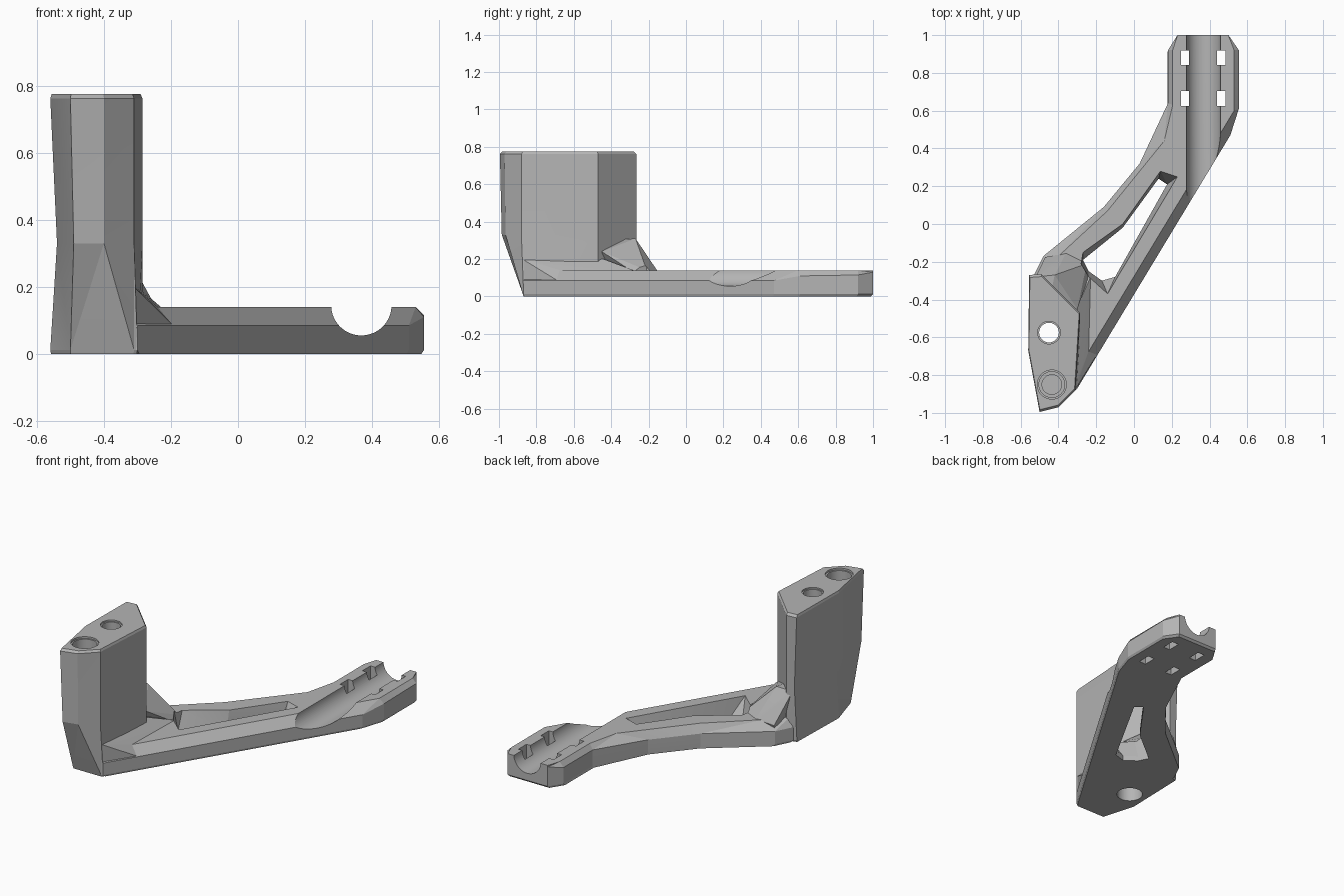
import bpy, bmesh, math
from mathutils import Matrix

cube = bpy.data.objects.get("Cube")
if cube:
    bpy.data.objects.remove(cube, do_unlink=True)

grey = bpy.data.materials.new("grey")
grey.use_nodes = True
colour = (0.46, 0.46, 0.46, 1)
grey.diffuse_color = colour
grey.node_tree.nodes["Principled BSDF"].inputs["Base Color"].default_value = colour


def finish(bm, name):
    bmesh.ops.triangulate(bm, faces=[f for f in bm.faces if len(f.verts) == 4])
    bmesh.ops.recalc_face_normals(bm, faces=bm.faces)
    mesh = bpy.data.meshes.new(name)
    bm.to_mesh(mesh)
    bm.free()
    mesh.materials.append(grey)
    ob = bpy.data.objects.new(name, mesh)
    bpy.context.scene.collection.objects.link(ob)
    return ob


def loft(name, rings):
    """Closed solid through rings of matching points."""
    bm = bmesh.new()
    loops = [[bm.verts.new(p) for p in ring] for ring in rings]
    n = len(loops[0])
    for a, b in zip(loops, loops[1:]):
        for i in range(n):
            j = (i + 1) % n
            bm.faces.new((a[i], a[j], b[j], b[i]))
    bm.faces.new(loops[0][::-1])
    bm.faces.new(loops[-1])
    return finish(bm, name)


def hull(name, points):
    bm = bmesh.new()
    for p in points:
        bm.verts.new(p)
    res = bmesh.ops.convex_hull(bm, input=bm.verts)
    bmesh.ops.delete(bm, geom=[v for v in res["geom_interior"] if isinstance(v, bmesh.types.BMVert)], context='VERTS')
    return finish(bm, name)


def bore(name, x, y, z0, z1, r):
    bm = bmesh.new()
    bmesh.ops.create_cone(bm, cap_ends=True, segments=48, radius1=r, radius2=r, depth=z1 - z0,
                          matrix=Matrix.Translation((x, y, (z0 + z1) / 2)))
    return finish(bm, name)


def flat(ring, z, k=1.0):
    """Ring at height z, scaled about its own middle."""
    cx = sum(p[0] for p in ring) / len(ring)
    cy = sum(p[1] for p in ring) / len(ring)
    return [(cx + (p[0] - cx) * k, cy + (p[1] - cy) * k, z) for p in ring]


def combine(base, other, operation):
    mod = base.modifiers.new("join", 'BOOLEAN')
    mod.operation = operation
    mod.solver = 'EXACT'
    mod.object = other
    bpy.context.view_layer.objects.active = base
    bpy.ops.object.modifier_apply(modifier=mod.name)
    bpy.data.objects.remove(other, do_unlink=True)


# Arm plate: outer x, y, shoulder height, then top x, y
plate = [
    (.50, 1, .13, .50, 1), (.23, 1, .13, .23, 1), (.18, .92, .11, .205, .92),
    (.18, .64, .11, .205, .63), (.03, .32, .09, .16, .44), (-.16, .09, .09, -.14, .07),
    (-.48, -.17, .09, -.40, -.17), (-.53, -.27, .09, -.50, -.28),
    (-.54, -.67, .09, -.50, -.67), (-.48, -.85, .09, -.46, -.80),
    (-.30, -.87, .085, -.34, -.84), (.51, .47, .085, .467, .496),
    (.555, .61, .11, .53, .60), (.555, .92, .115, .53, .92)]
outer = [p[:2] for p in plate]
bracket = loft("mounting_bracket", [
    flat(outer, 0, .985), flat(outer, .012), [p[:3] for p in plate],
    [(p[3], p[4], .14) for p in plate]])

# Upright post with a raked front foot
top = [(-.555, -.27), (-.49, -.265), (-.285, -.47), (-.31, -.88), (-.40, -.97), (-.50, -.995), (-.56, -.67)]
waist = top[:4] + [(-.40, -.965), (-.49, -.985), (-.54, -.67)]
waist[0] = (-.54, -.27)
foot = [(-.55, -.28), (-.49, -.265), (-.285, -.47), (-.30, -.868), (-.31, -.872), (-.50, -.872), (-.56, -.67)]
post = loft("post", [flat(foot, 0, .985), flat(foot, .012), flat(waist, .33), flat(top, .762), flat(top, .775, .965)])
combine(bracket, post, 'UNION')

# Sloping gussets between post and arm
side_gusset = hull("side_gusset", [
    (-.31, -.875, .2), (-.30, -.44, .2), (-.24, -.67, .14), (-.23, -.28, .14), (-.195, -.69, .087),
    (-.305, -.87, .03), (-.24, -.30, .05), (-.38, -.45, .2), (-.38, -.85, .2), (-.38, -.5, .05)])
combine(bracket, side_gusset, 'UNION')
back_gusset = hull("back_gusset", [
    (-.52, -.28, .30), (-.42, -.27, .31), (-.30, -.45, .24), (-.47, -.175, .12), (-.36, -.155, .14),
    (-.25, -.21, .14), (-.24, -.28, .13), (-.46, -.20, .05), (-.28, -.22, .05), (-.45, -.42, .3), (-.45, -.42, .05)])
combine(bracket, back_gusset, 'UNION')

# Long window through the arm
win_top = [(.14, .28), (.23, .25), (-.14, -.37), (-.24, -.28), (-.28, -.21), (-.27, -.15), (-.06, 0)]
win_low = [(.13, .24), (.175, .21), (-.10, -.28), (-.17, -.30), (-.24, -.25), (-.27, -.19), (-.06, -.02)]
window = loft("window_cut", [flat(win_low, -.05), flat(win_low, .03), flat(win_top, .142), flat(win_top, .5)])
combine(bracket, window, 'DIFFERENCE')

# Round cradle along the arm end
bm = bmesh.new()
bmesh.ops.create_cone(bm, cap_ends=True, segments=64, radius1=.09, radius2=.09, depth=1.2,
                      matrix=Matrix.Translation((.368, .6, .145)) @ Matrix.Rotation(math.pi / 2, 4, 'X'))
combine(bracket, finish(bm, "cradle_cut"), 'DIFFERENCE')

# Four strap slots
for x in (.27, .462):
    for y in (.665, .88):
        bm = bmesh.new()
        bmesh.ops.create_cube(bm, size=1, matrix=Matrix.Translation((x, y, .1)) @ Matrix.Diagonal((.045, .078, .4, 1)))
        combine(bracket, finish(bm, "slot_cut"), 'DIFFERENCE')

# Bolt holes: one through with a recess below, one blind with a recess above
for x, y, z0, z1, r in [(-.45, -.575, -.1, .9, .052), (-.45, -.575, -.1, .4, .073),
                        (-.45, -.575, .766, .9, .06),
                        (-.435, -.85, .45, .9, .052), (-.435, -.85, .70, .9, .068),
                        (-.435, -.85, .764, .9, .077)]:
    combine(bracket, bore("hole_cut", x, y, z0, z1, r), 'DIFFERENCE')

bpy.ops.object.select_all(action='DESELECT')
bracket.select_set(True)
bpy.context.view_layer.objects.active = bracket
bpy.ops.object.shade_smooth_by_angle(angle=math.radians(10))
